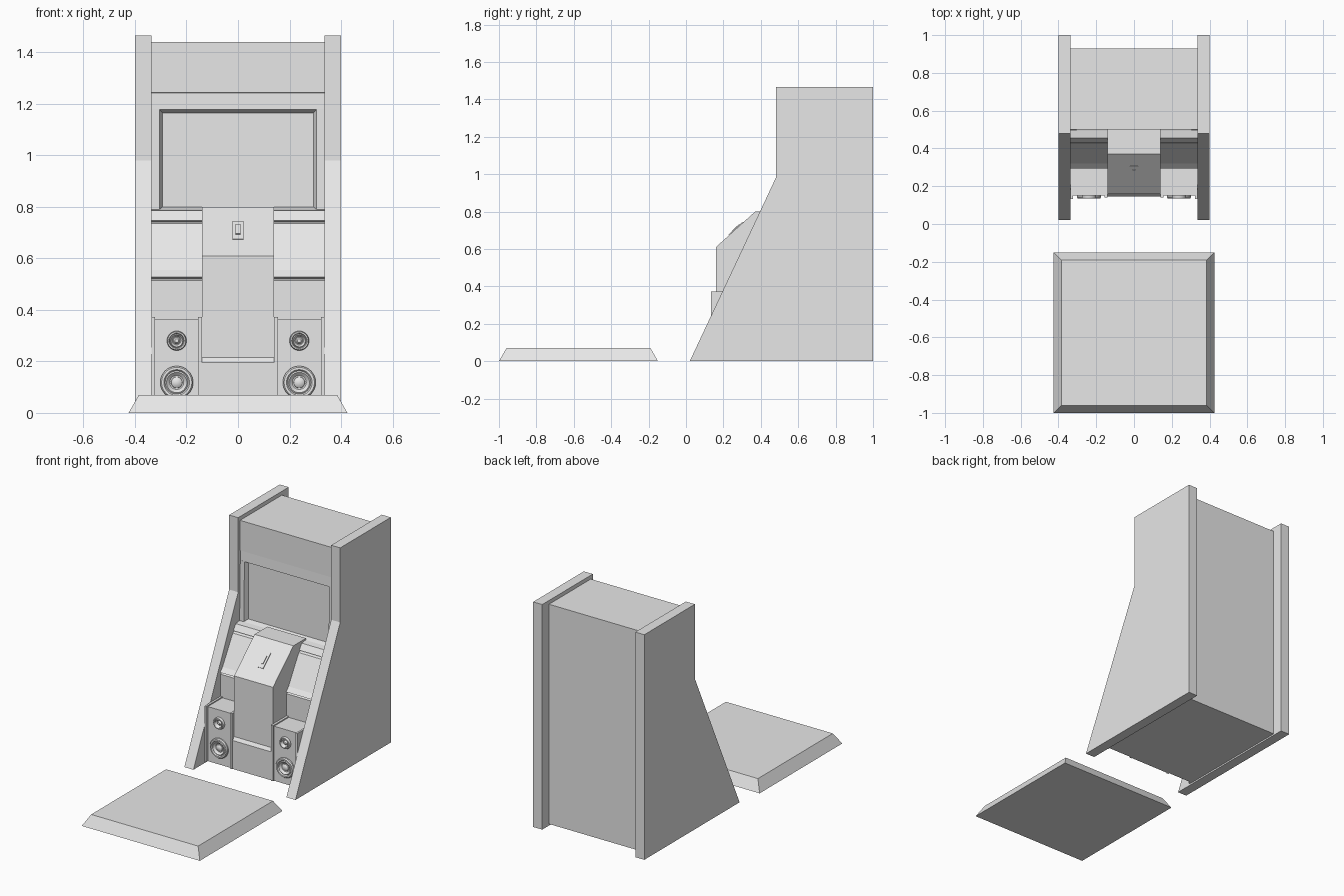
import bpy, bmesh, math

cube = bpy.data.objects.get("Cube")
if cube:
    bpy.data.objects.remove(cube, do_unlink=True)

grey = bpy.data.materials.new("light_grey")
grey.use_nodes = True
grey.diffuse_color = (0.8, 0.8, 0.8, 1)
grey.node_tree.nodes["Principled BSDF"].inputs["Base Color"].default_value = (0.8, 0.8, 0.8, 1)


def finish(name, bm):
    bmesh.ops.recalc_face_normals(bm, faces=bm.faces)
    mesh = bpy.data.meshes.new(name)
    bm.to_mesh(mesh)
    bm.free()
    mesh.materials.append(grey)
    obj = bpy.data.objects.new(name, mesh)
    bpy.context.collection.objects.link(obj)
    return obj


def loft(name, first, second):
    """Closed solid between two matching outlines."""
    bm = bmesh.new()
    a = [bm.verts.new(p) for p in first]
    b = [bm.verts.new(p) for p in second]
    bm.faces.new(a)
    bm.faces.new(b)
    for i in range(len(a)):
        j = (i + 1) % len(a)
        bm.faces.new((a[i], a[j], b[j], b[i]))
    return finish(name, bm)


def side_profile(name, x0, x1, points):
    return loft(name, [(x0, y, z) for y, z in points], [(x1, y, z) for y, z in points])


def box(name, x0, x1, y0, y1, z0, z1):
    return side_profile(name, x0, x1, [(y0, z0), (y1, z0), (y1, z1), (y0, z1)])


def rect(x, y0, y1, z):
    return [(-x, y0, z), (x, y0, z), (x, y1, z), (-x, y1, z)]


def driver(name, x, y, z, radius):
    """Turned loudspeaker: raised ring, sunken cone and centre dome, facing -y."""
    outline = [(1, 0), (1, .008), (.92, .015), (.78, .015), (.7, .008), (.62, .012),
               (.36, -.004), (.33, .003), (.2, .009)]
    steps = 32
    bm = bmesh.new()
    rings = []
    for r, d in outline:
        rings.append([bm.verts.new((x + radius * r * math.cos(math.tau * i / steps), y - d,
                                    z + radius * r * math.sin(math.tau * i / steps)))
                      for i in range(steps)])
    for a, b in zip(rings, rings[1:]):
        for i in range(steps):
            j = (i + 1) % steps
            bm.faces.new((a[i], a[j], b[j], b[i]))
    tip = bm.verts.new((x, y - .011, z))
    for i in range(steps):
        bm.faces.new((rings[-1][i], rings[-1][(i + 1) % steps], tip))
    bm.faces.new(rings[0])
    obj = finish(name, bm)
    bpy.ops.object.select_all(action='DESELECT')
    bpy.context.view_layer.objects.active = obj
    obj.select_set(True)
    bpy.ops.object.shade_smooth_by_angle(angle=math.radians(35))
    obj.select_set(False)


# Floor platform with bevelled rim
loft("floor_platform", rect(.425, -1, -.15, 0), rect(.385, -.96, -.19, .07))

# Main cabinet body with marquee, screen recess and stepped console
side_profile("cabinet_body", -.335, .335, [
    (.30, .01), (.93, .01), (.93, 1.44), (.50, 1.44), (.50, 1.245), (.505, 1.243),
    (.502, 1.178), (.53, 1.165), (.525, .80), (.495, .79), (.455, .785), (.43, .748),
    (.445, .742), (.425, .735), (.32, .555), (.295, .528), (.31, .52), (.30, .515)])

# Centre console pedestal
side_profile("centre_console", -.14, .14, [
    (.145, .01), (.50, .01), (.50, .80), (.37, .80), (.16, .61), (.16, .215), (.145, .195)])


# Small plate lying on the console slope, with a raised catch
def slope_plate(name, half, t0, t1, low, high):
    dy, dz = .21, .19
    n = math.hypot(dy, dz)
    pts = [(.16 + dy * t - dz / n * h, .61 + dz * t + dy / n * h)
           for t, h in ((t0, low), (t1, low), (t1, high), (t0, high))]
    return side_profile(name, -half, half, pts)


slope_plate("console_plate", .022, .33, .70, -.004, .004)
slope_plate("console_catch", .009, .42, .62, .002, .008)

for side, s in (("left", 1), ("right", -1)):
    # Side panel
    side_profile(side + "_side_panel", s * .335, s * .40, [
        (.02, 0), (1, 0), (1, 1.465), (.48, 1.465), (.48, .98)])
    # Slanted screen surround
    jamb = [(.335, .502), (.305, .502), (.293, .532), (.335, .532)]
    loft(side + "_screen_surround",
         [(s * x, y - .007, .788) for x, y in jamb],
         [(s * x, y, 1.18) for x, y in jamb])
    # Loudspeaker cabinet with cheek plates
    box(side + "_speaker_box", s * .155, s * .322, .15, .30, .01, .365)
    box(side + "_inner_cheek", s * .14, s * .155, .14, .30, .01, .372)
    box(side + "_outer_cheek", s * .322, s * .335, .133, .30, .01, .372)
    driver(side + "_woofer", s * .238, .15, .118, .064)
    driver(side + "_tweeter", s * .238, .15, .28, .038)
